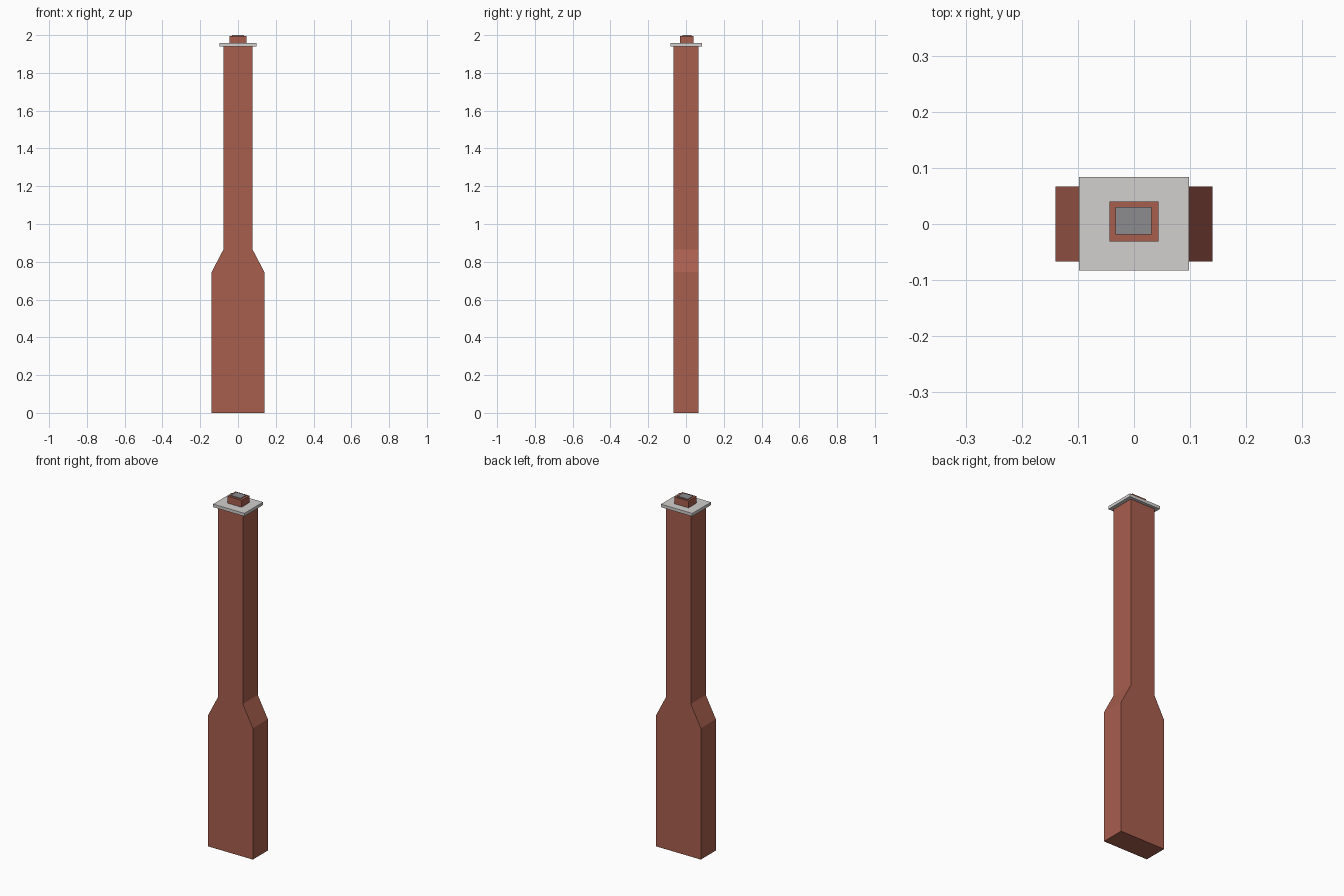
import bpy
import bmesh

cube = bpy.data.objects.get("Cube")
if cube:
    bpy.data.objects.remove(cube, do_unlink=True)


def material(name, color):
    mat = bpy.data.materials.new(name)
    mat.use_nodes = True
    mat.diffuse_color = (*color, 1)
    bsdf = next(n for n in mat.node_tree.nodes if n.type == 'BSDF_PRINCIPLED')
    bsdf.inputs["Base Color"].default_value = (*color, 1)
    return mat


def prism(name, profile, y0, y1, mat):
    """Extrude a front outline of (x, z) points from y0 back to y1."""
    bm = bmesh.new()
    face = bm.faces.new([bm.verts.new((x, y0, z)) for x, z in profile])
    extruded = bmesh.ops.extrude_face_region(bm, geom=[face])["geom"]
    moved = [v for v in extruded if isinstance(v, bmesh.types.BMVert)]
    bmesh.ops.translate(bm, verts=moved, vec=(0, y1 - y0, 0))
    bmesh.ops.recalc_face_normals(bm, faces=bm.faces)
    mesh = bpy.data.meshes.new(name)
    bm.to_mesh(mesh)
    bm.free()
    mesh.materials.append(mat)
    obj = bpy.data.objects.new(name, mesh)
    bpy.context.collection.objects.link(obj)
    return obj


def block(name, x0, x1, y0, y1, z0, z1, mat):
    return prism(name, [(x0, z0), (x1, z0), (x1, z1), (x0, z1)], y0, y1, mat)


brick = material("red brick", (0.392, 0.112, 0.076))
stone = material("pale stone", (0.645, 0.631, 0.617))
soot = material("grey flue", (0.262, 0.262, 0.275))

# Chimney stack: wide base, sloping shoulders, narrow shaft
half = [(0.14, 0), (0.14, 0.745), (0.077, 0.865), (0.077, 1.942)]
outline = half + [(-x, z) for x, z in reversed(half)]
prism("chimney_stack", outline, -0.067, 0.067, brick)

# Stone cap slab
block("cap_slab", -0.098, 0.098, -0.083, 0.084, 1.94, 1.957, stone)

# Flue block with its grey top plate
block("flue_block", -0.044, 0.044, -0.031, 0.04, 1.955, 1.996, brick)
block("flue_top", -0.033, 0.031, -0.019, 0.03, 1.994, 2.0, soot)
